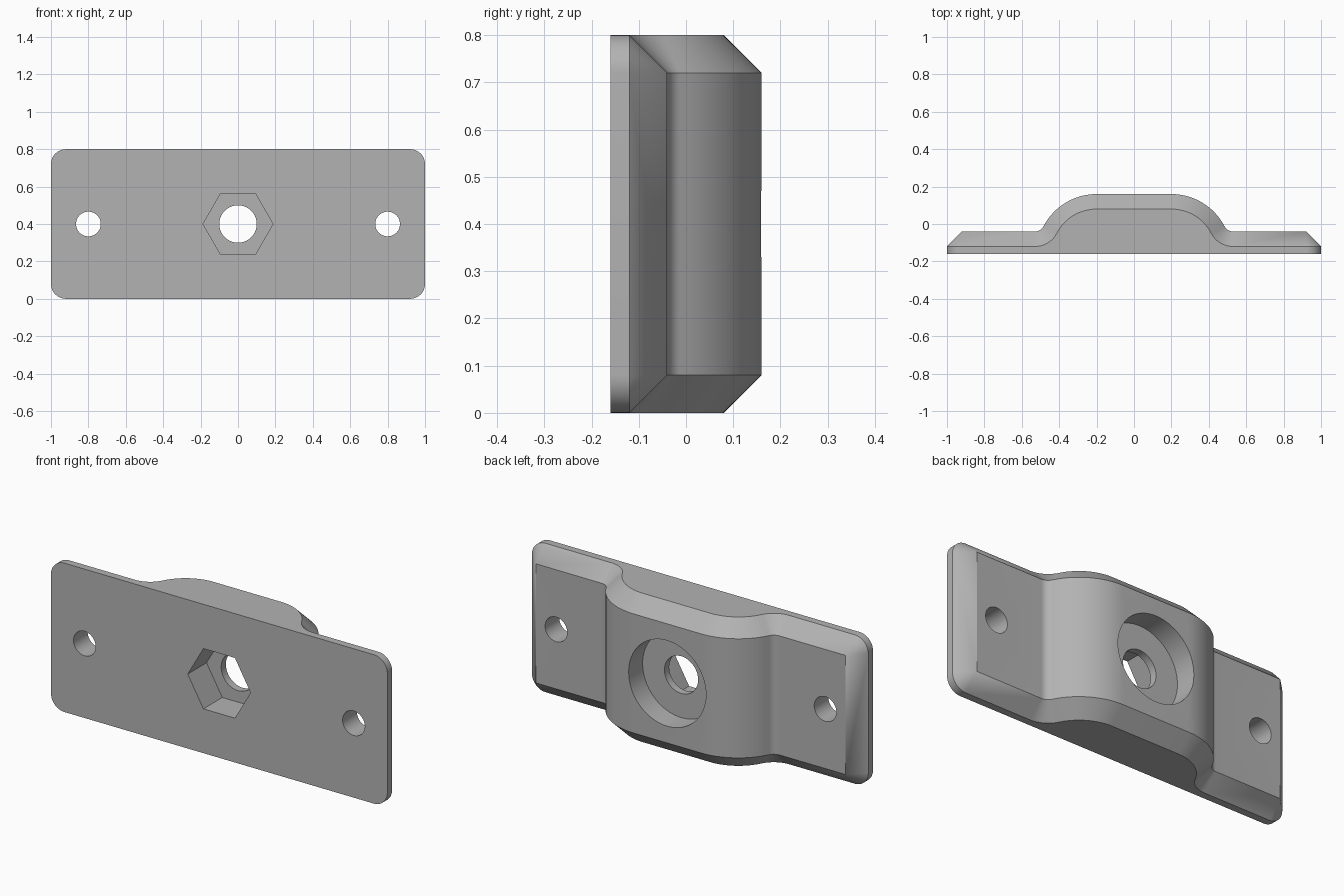
import bpy, bmesh
from math import sin, cos, pi, sqrt, atan2, radians

if "Cube" in bpy.data.objects:
    bpy.data.objects.remove(bpy.data.objects["Cube"])

HEIGHT, CHAMFER = 0.8, 0.08
MID = HEIGHT / 2
FRONT, FLANGE = -0.16, -0.04      # mounting face and flange back face
HUMP_X, HUMP_R, FILLET = 0.2, 0.32, 0.05

grey = bpy.data.materials.new("metal grey")
grey.use_nodes = True
grey.diffuse_color = (0.45, 0.45, 0.45, 1)
grey.node_tree.nodes["Principled BSDF"].inputs["Base Color"].default_value = grey.diffuse_color


def hump_profile(inset):
    """Right half of the back profile, moved inwards by inset: (x, y) from hump to flange."""
    big, small = HUMP_R - inset, FILLET + inset
    rise = FLANGE + FILLET - FRONT
    run = sqrt((HUMP_R + FILLET) ** 2 - rise ** 2)
    turn = atan2(rise, run)
    pts = []
    for i in range(17):
        a = pi / 2 + (turn - pi / 2) * i / 16
        pts.append((HUMP_X + big * cos(a), FRONT + big * sin(a)))
    for i in range(1, 11):
        a = pi + turn + (pi / 2 - turn) * i / 10
        pts.append((HUMP_X + run + small * cos(a), FRONT + rise + small * sin(a)))
    return pts


# Columns along x: outer x, outer y, outer half height, inner x, inner y
inner_half = MID - CHAMFER
columns = [(lx, ly, MID, hx, hy) for (lx, ly), (hx, hy)
           in zip(hump_profile(CHAMFER), hump_profile(0))]
end_x = 1 - CHAMFER
for i in range(13):               # rounded end corners
    a = pi / 2 * i / 12
    columns.append((end_x + CHAMFER * sin(a), FLANGE - CHAMFER,
                    inner_half + CHAMFER * cos(a), end_x, FLANGE))
columns = [(-a, b, c, -d, e) for a, b, c, d, e in reversed(columns)] + columns

# Body: loft six-point sections along x
bm = bmesh.new()
rings = []
for lx, ly, half, hx, hy in columns:
    section = [(lx, FRONT, MID - half), (lx, FRONT, MID + half), (lx, ly, MID + half),
               (hx, hy, MID + inner_half), (hx, hy, MID - inner_half), (lx, ly, MID - half)]
    rings.append([bm.verts.new(p) for p in section])
for r, s in zip(rings, rings[1:]):
    for k in range(6):
        n = (k + 1) % 6
        bm.faces.new((r[k], r[n], s[n], s[k]))
for r in (rings[0], rings[-1]):
    bm.faces.new((r[0], r[1], r[2], r[5]))
    bm.faces.new((r[2], r[3], r[4], r[5]))
bmesh.ops.remove_doubles(bm, verts=bm.verts, dist=1e-5)
bmesh.ops.dissolve_degenerate(bm, edges=bm.edges, dist=1e-5)
bmesh.ops.recalc_face_normals(bm, faces=bm.faces)
mesh = bpy.data.meshes.new("bracket_body")
bm.to_mesh(mesh)
bm.free()
mesh.materials.append(grey)
body = bpy.data.objects.new("bracket_body", mesh)
bpy.context.collection.objects.link(body)


def cut(name, x, radius, y0, y1, sides=64):
    """Bore a round or polygonal hole through the body along y."""
    bpy.ops.mesh.primitive_cylinder_add(vertices=sides, radius=radius, depth=y1 - y0,
                                        location=(x, (y0 + y1) / 2, MID),
                                        rotation=(pi / 2, 0, 0))
    tool = bpy.context.object
    tool.name = name
    if sides == 6:                # points of the hexagon face sideways
        for v in tool.data.vertices:
            v.co.x, v.co.y = v.co.y, -v.co.x
    tool.data.materials.append(grey)
    mod = body.modifiers.new(name, "BOOLEAN")
    mod.object, mod.operation, mod.solver = tool, "DIFFERENCE", "EXACT"
    bpy.context.view_layer.objects.active = body
    bpy.ops.object.modifier_apply(modifier=name)
    bpy.data.objects.remove(tool)


# Screw holes, bolt hole, nut pocket in front, round recess at the back
for side in (-1, 1):
    cut("screw_hole", side * 0.8, 0.066, -0.5, 0.5, 48)
cut("bolt_hole", 0, 0.1, -0.5, 0.5)
cut("nut_pocket", 0, 0.187, -0.5, 0.0, 6)
cut("round_recess", 0, 0.23, 0.04, 0.5)

bpy.ops.object.select_all(action="DESELECT")
body.select_set(True)
bpy.context.view_layer.objects.active = body
bpy.ops.object.shade_smooth_by_angle(angle=radians(25))
